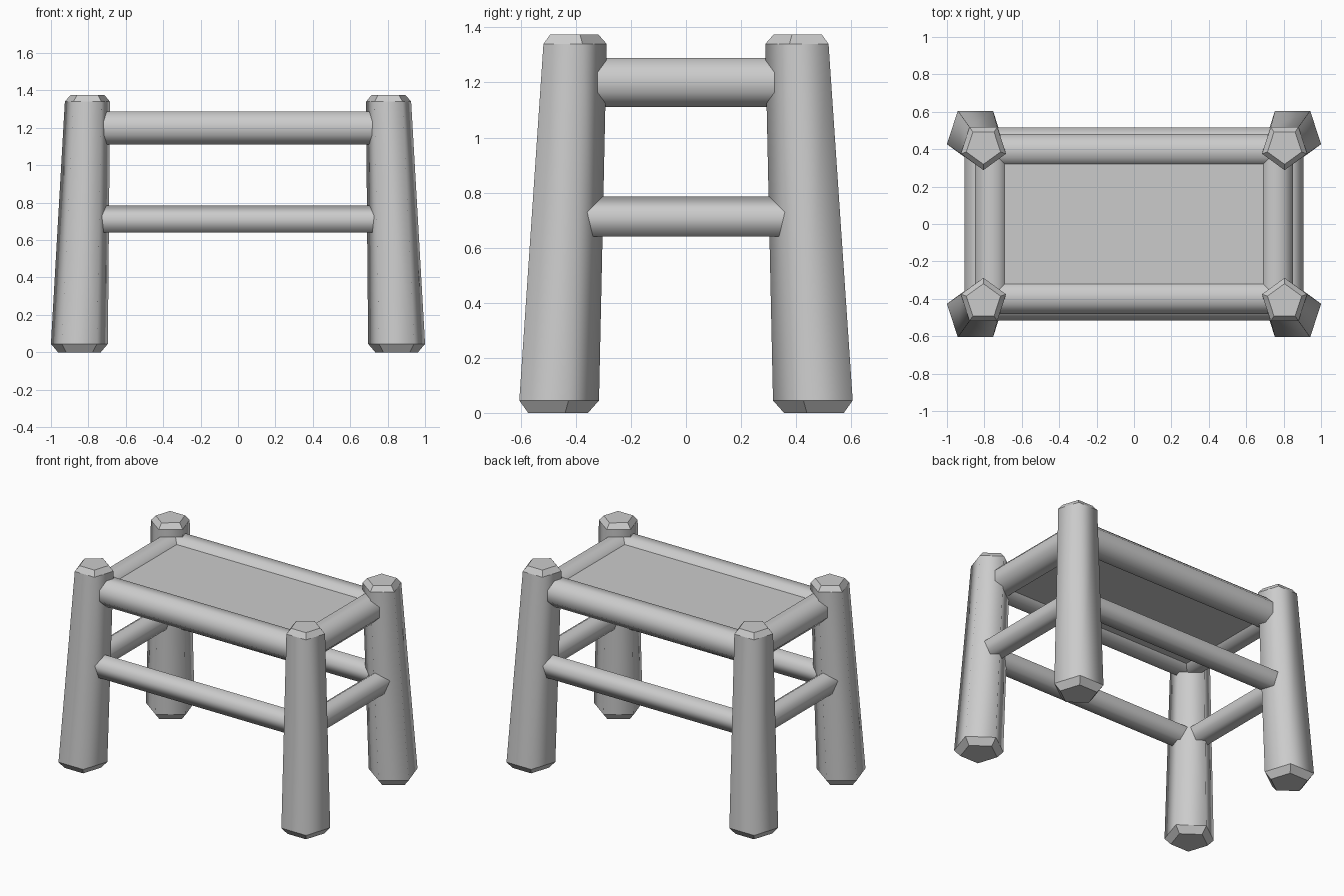
import bpy, bmesh
from math import cos, sin, pi
from mathutils import Vector

if "Cube" in bpy.data.objects:
    bpy.data.objects.remove(bpy.data.objects["Cube"])

X, Y, Z = Vector((1, 0, 0)), Vector((0, 1, 0)), Vector((0, 0, 1))


def loft(name, rings, sides, u, v, phase):
    """Join polygon rings (centre, radius, smooth band above) into a capped solid."""
    bm = bmesh.new()
    loops = []
    for c, r, _ in rings:
        angles = [phase + 2 * pi * i / sides for i in range(sides)]
        loops.append([bm.verts.new(Vector(c) + u * r * cos(a) + v * r * sin(a)) for a in angles])
    for (a, b), ring in zip(zip(loops, loops[1:]), rings):
        for i in range(sides):
            j = (i + 1) % sides
            bm.faces.new((a[i], a[j], b[j], b[i])).smooth = ring[2]
    bm.faces.new(loops[0])
    bm.faces.new(loops[-1])
    bmesh.ops.recalc_face_normals(bm, faces=bm.faces[:])
    me = bpy.data.meshes.new(name)
    bm.to_mesh(me)
    bm.free()
    ob = bpy.data.objects.new(name, me)
    bpy.context.collection.objects.link(ob)
    return ob


# Splayed five-sided legs with chamfered ends, point facing inward
for sx, side in ((-1, "left"), (1, "right")):
    for sy, end in ((-1, "front"), (1, "back")):
        rings = [
            ((sx * 0.848, sy * 0.476, 0.0), 0.12, False),
            ((sx * 0.848, sy * 0.476, 0.045), 0.16, True),
            ((sx * 0.805, sy * 0.415, 1.34), 0.127, False),
            ((sx * 0.805, sy * 0.415, 1.375), 0.096, False),
        ]
        loft(f"{end}_{side}_leg", rings, 5, X, Y * sy, -pi / 2)


def rail(name, axis, across, offset, z, half, radius, sides, phase):
    c = across * offset + Z * z
    loft(name, [(c - axis * half, radius, True), (c + axis * half, radius, False)],
         sides, across, Z, phase)


# Eight-sided seat rails and five-sided stretchers
for s, end, side in ((-1, "front", "left"), (1, "back", "right")):
    rail(f"{end}_seat_rail", X, Y, s * 0.392, 1.2, 0.78, 0.096, 8, pi / 8)
    rail(f"{side}_seat_rail", Y, X, s * 0.762, 1.2, 0.40, 0.096, 8, pi / 8)
    rail(f"{end}_stretcher", X, Y, s * 0.441, 0.705, 0.80, 0.08, 5, pi / 2)
    rail(f"{side}_stretcher", Y, X, s * 0.829, 0.705, 0.42, 0.08, 5, pi / 2)

# Flat seat panel set between the rails
bpy.ops.mesh.primitive_cube_add(size=1, location=(0, 0, 1.2))
seat = bpy.context.object
seat.name = "seat"
seat.scale = (1.5, 0.77, 0.11)
